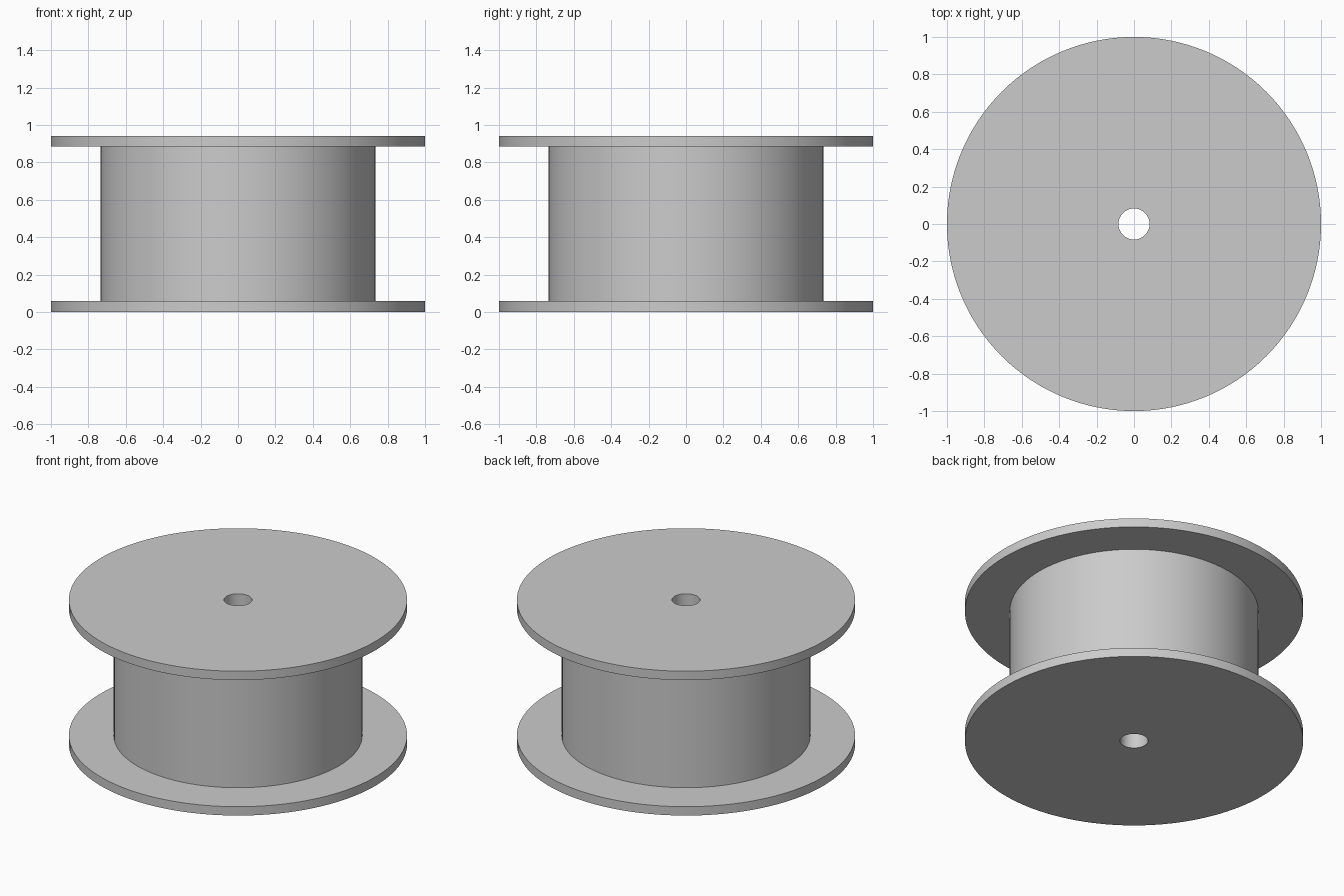
import bpy
import bmesh
from math import tau
from mathutils import Matrix, Vector

cube = bpy.data.objects.get("Cube")
if cube:
    bpy.data.objects.remove(cube)

HEIGHT, FLANGE = 0.942, 0.058
BORE_R, CORE_R, FLANGE_R = 0.083, 0.735, 1.0
SEGMENTS = 128

grey = bpy.data.materials.new("plain grey")
grey.use_nodes = True
colour = (0.6, 0.6, 0.6, 1)
grey.diffuse_color = colour
grey.node_tree.nodes["Principled BSDF"].inputs["Base Color"].default_value = colour


def lathe(name, profile):
    """Spin a closed (radius, height) outline around the z axis."""
    bm = bmesh.new()
    verts = [bm.verts.new((r, 0, z)) for r, z in profile]
    edges = [bm.edges.new((a, b)) for a, b in zip(verts, verts[1:] + verts[:1])]
    bmesh.ops.spin(bm, geom=verts + edges, cent=(0, 0, 0), axis=(0, 0, 1),
                   angle=tau, steps=SEGMENTS, use_merge=True)
    bmesh.ops.remove_doubles(bm, verts=bm.verts, dist=1e-5)
    bmesh.ops.recalc_face_normals(bm, faces=bm.faces)
    mesh = bpy.data.meshes.new(name)
    bm.to_mesh(mesh)
    bm.free()
    mesh.materials.append(grey)
    obj = bpy.data.objects.new(name, mesh)
    bpy.context.collection.objects.link(obj)
    bpy.ops.object.select_all(action='DESELECT')
    obj.select_set(True)
    bpy.context.view_layer.objects.active = obj
    bpy.ops.object.shade_smooth_by_angle(angle=0.5)
    return obj


# Spool in one solid: two flanges, the core between them and the bore through
lower = [(BORE_R, 0), (FLANGE_R, 0), (FLANGE_R, FLANGE), (CORE_R, FLANGE)]
upper = [(r, HEIGHT - z) for r, z in reversed(lower)]
lathe("spool", lower + upper)
